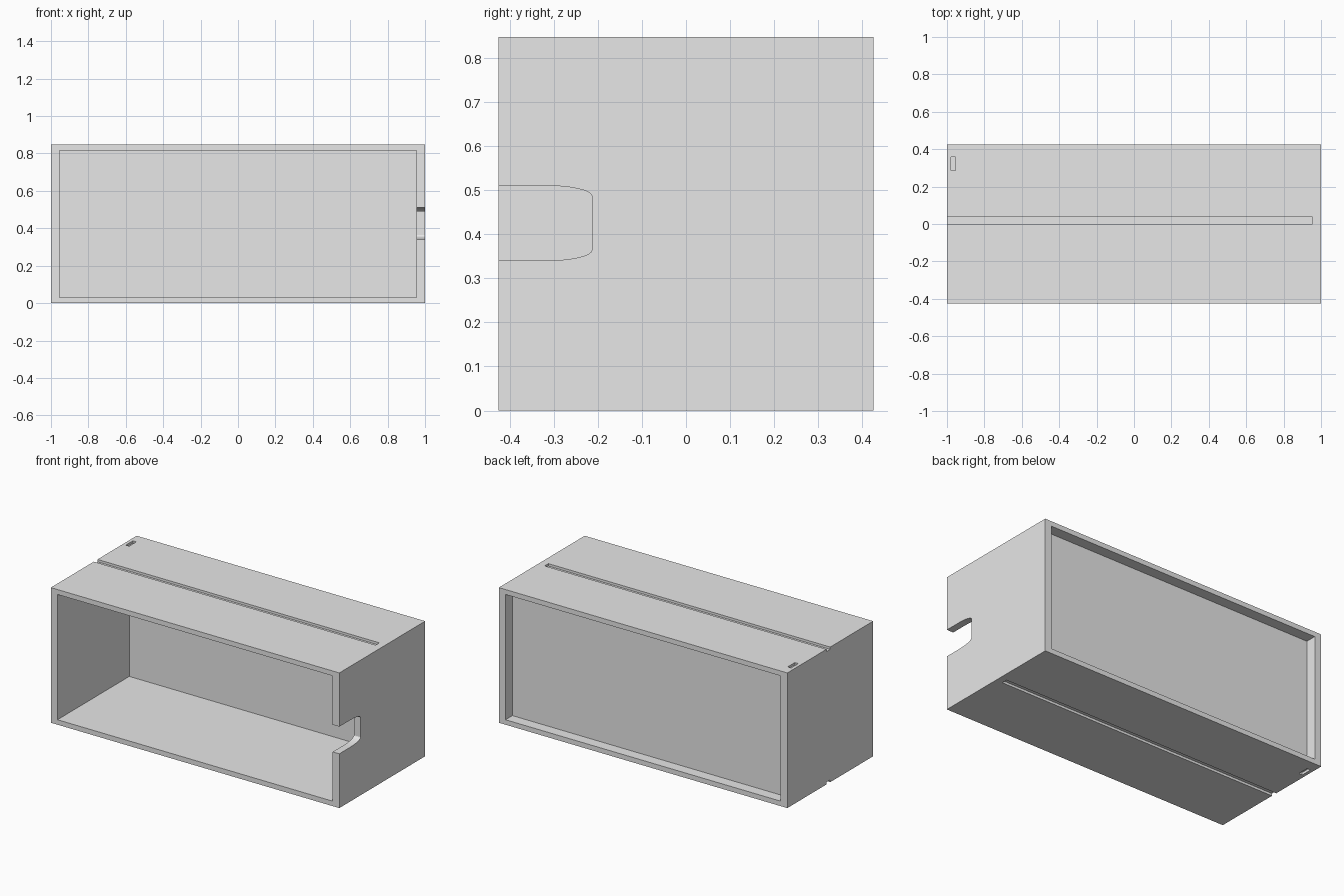
import bpy, math

cube = bpy.data.objects.get("Cube")
if cube:
    bpy.data.objects.remove(cube, do_unlink=True)

W, D, H = 1.0, 0.425, 0.847        # half width, half depth, height
IN_X, IN_Z = 0.954, 0.031          # inner wall position, floor thickness
GROOVE = 0.015                     # groove depth

grey = bpy.data.materials.new("plain_grey")
grey.use_nodes = True
grey.diffuse_color = (0.8, 0.8, 0.8, 1)
grey.node_tree.nodes["Principled BSDF"].inputs["Base Color"].default_value = (0.8, 0.8, 0.8, 1)


def prism(name, yz, x0, x1):
    """Extrude a y-z outline along x."""
    n = len(yz)
    verts = [(x, y, z) for x in (x0, x1) for y, z in yz]
    faces = [list(range(n))[::-1], list(range(n, 2 * n))]
    faces += [(i, (i + 1) % n, (i + 1) % n + n, i + n) for i in range(n)]
    mesh = bpy.data.meshes.new(name)
    mesh.from_pydata(verts, [], faces)
    mesh.materials.append(grey)
    obj = bpy.data.objects.new(name, mesh)
    bpy.context.collection.objects.link(obj)
    return obj


def box(name, x0, x1, y0, y1, z0, z1):
    return prism(name, [(y0, z0), (y1, z0), (y1, z1), (y0, z1)], x0, x1)


def cut(target, cutter):
    cutter.hide_render = True
    mod = target.modifiers.new("cut", "BOOLEAN")
    mod.operation = "DIFFERENCE"
    mod.solver = "EXACT"
    mod.object = cutter
    bpy.context.view_layer.objects.active = target
    bpy.ops.object.modifier_apply(modifier=mod.name)
    bpy.data.objects.remove(cutter, do_unlink=True)


# Outer shell
body = box("cabinet_body", -W, W, -D, D, 0, H)

# Deep front compartment and shallow back recess, leaving the dividing panel
cut(body, box("front_cavity", -IN_X, IN_X, -D - 0.1, 0.286, IN_Z, H - IN_Z))
cut(body, box("back_recess", -IN_X, IN_X, 0.357, D + 0.1, IN_Z, H - IN_Z))

# Long groove and small slot, on the top and on the underside
for z0, z1 in ((H - GROOVE, H + 0.1), (-0.1, GROOVE)):
    cut(body, box("long_groove", -W - 0.1, IN_X, 0.0, 0.037, z0, z1))
    cut(body, box("small_slot", -0.979, -0.955, 0.286, 0.357, z0, z1))

# Rounded cable notch through the side wall
mid, half, end, ry, rz = 0.425, 0.085, -0.213, 0.107, 0.024
arc = [(end - ry + ry * math.sin(a), half - rz + rz * math.cos(a))
       for a in (i * math.pi / 16 for i in range(9))]
upper = [(-D - 0.1, half)] + arc
outline = [(y, mid - z) for y, z in upper] + [(y, mid + z) for y, z in reversed(upper)]
cut(body, prism("side_notch", outline, 0.9, W + 0.1))
